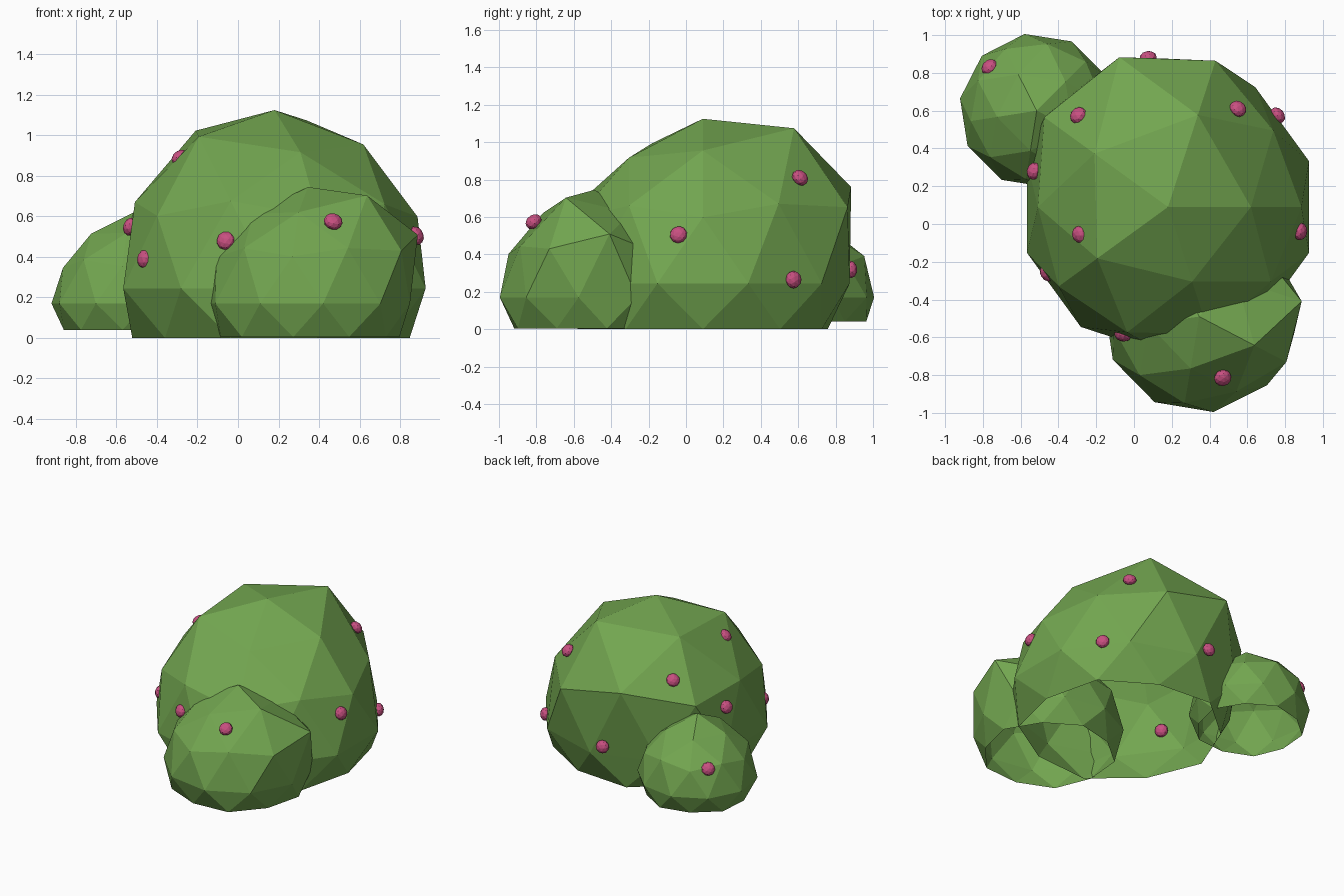
import bpy, bmesh
from math import atan2, degrees, radians
from mathutils import Vector, Matrix

if "Cube" in bpy.data.objects:
    bpy.data.objects.remove(bpy.data.objects["Cube"])


def material(name, color):
    m = bpy.data.materials.new(name)
    m.diffuse_color = color
    m.use_nodes = True
    m.node_tree.nodes["Principled BSDF"].inputs["Base Color"].default_value = m.diffuse_color
    return m


LEAF = material("leaf_green", (0.17, 0.38, 0.08, 1))
PINK = material("berry_pink", (0.58, 0.08, 0.22, 1))


def finish(bm, name, mat):
    me = bpy.data.meshes.new(name)
    bm.to_mesh(me)
    bm.free()
    me.materials.append(mat)
    ob = bpy.data.objects.new(name, me)
    bpy.context.collection.objects.link(ob)
    return ob


def lobe(name, center, rot, base, floor, top, near, ring, mid):
    """Low-poly ball, upper rows of points pushed in or out, flattened open base.
    near and ring start at 0 degrees, mid at 36, all in 72 degree steps."""
    bm = bmesh.new()
    bmesh.ops.create_icosphere(bm, subdivisions=2, radius=1)
    for v in bm.verts:
        u = v.co.normalized()
        a = degrees(atan2(u.y, u.x))
        even, odd = round(a / 72) % 5, round((a - 36) / 72) % 5
        r = base
        if u.z > 0.95:
            r = top
        elif u.z > 0.7:
            r = near[even]
        elif u.z > 0.48:
            r = mid[odd]
        elif u.z > 0.3:
            r = ring[even]
        v.co = u * r
        v.co.z = max(v.co.z, -floor)
    under = [f for f in bm.faces if all(v.co.z < -floor + 1e-4 for v in f.verts)]
    bmesh.ops.delete(bm, geom=under, context='FACES')
    bm.transform(Matrix.Translation(center) @ Matrix.Rotation(radians(rot), 4, 'Z'))
    return finish(bm, name, LEAF)


def berry(name, pos, center):
    """Small ball, slightly flattened against the leaf surface."""
    bm = bmesh.new()
    bmesh.ops.create_icosphere(bm, subdivisions=2, radius=1)
    out = (Vector(pos) - Vector(center)).to_track_quat('Z', 'Y').to_matrix().to_4x4()
    bm.transform(Matrix.Translation(pos) @ out @ Matrix.Diagonal((0.047, 0.047, 0.036, 1)))
    finish(bm, name, PINK)


# Foliage lobes
MAIN, FRONT, REAR = (0.18, 0.09, 0.245), (0.345, -0.49, 0.17), (-0.515, 0.6, 0.17)
lobe("main_foliage", MAIN, 0, 0.785, 0.245, 0.88,
     near=(0.835, 0.975, 0.915, 0.88, 0.79),
     ring=(0.79, 0.91, 0.905, 0.80, 0.79),
     mid=(0.81, 0.98, 0.81, 0.82, 0.79))
lobe("front_foliage", FRONT, -27.5, 0.511, 0.165, 0.575,
     near=(0.627, 0.53, 0.53, 0.52, 0.53),
     ring=(0.582, 0.53, 0.52, 0.51, 0.52),
     mid=(0.645, 0.52, 0.52, 0.52, 0.52))
lobe("rear_foliage", REAR, -27, 0.411, 0.13, 0.45,
     near=(0.41, 0.41, 0.41, 0.405, 0.41),
     ring=(0.41, 0.41, 0.41, 0.395, 0.41),
     mid=(0.41, 0.42, 0.41, 0.41, 0.41))

# Berries
spots = [
    (MAIN, [(-0.46, -0.26, 0.39), (-0.06, -0.585, 0.48), (0.55, 0.61, 0.81),
            (0.76, 0.575, 0.265), (0.88, -0.04, 0.505), (-0.295, 0.575, 0.80),
            (-0.53, 0.28, 0.55), (-0.285, -0.055, 0.89), (0.075, 0.88, 0.32)]),
    (FRONT, [(0.47, -0.815, 0.575)]),
    (REAR, [(-0.765, 0.83, 0.36)]),
]
n = 0
for center, points in spots:
    for p in points:
        n += 1
        berry(f"berry_{n}", p, center)
